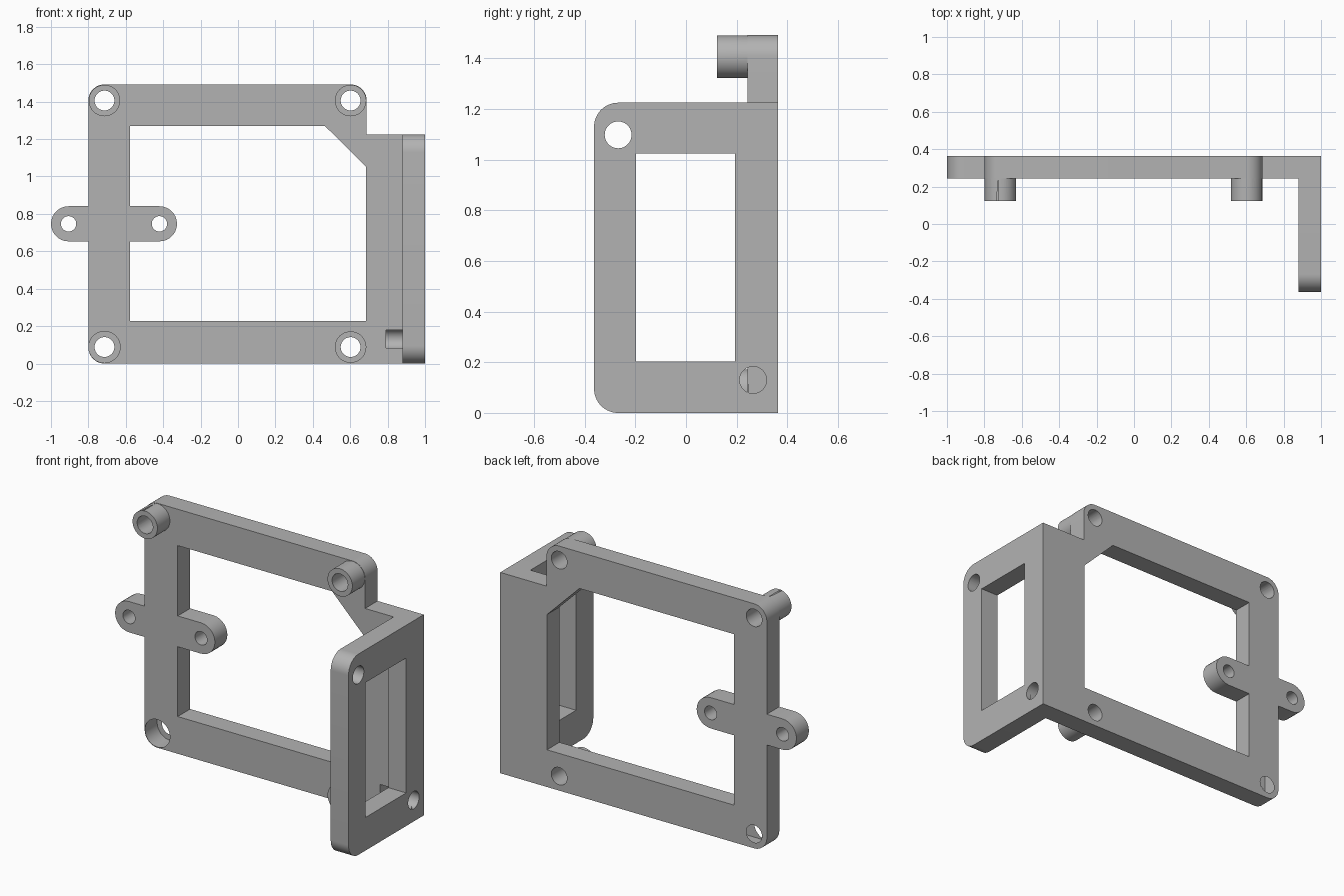
import bpy, bmesh, math
from mathutils import Matrix

cube = bpy.data.objects.get("Cube")
if cube:
    bpy.data.objects.remove(cube)

grey = bpy.data.materials.new("plain grey")
grey.use_nodes = True
colour = (0.45, 0.45, 0.45, 1)
grey.diffuse_color = colour
grey.node_tree.nodes["Principled BSDF"].inputs["Base Color"].default_value = colour

FRONT = Matrix.Rotation(math.pi / 2, 4, "X")          # outline drawn in x, z
SIDE = Matrix.Rotation(math.pi / 2, 4, "Z") @ FRONT   # outline drawn in y, z


def arc(cx, cy, r, start, end, steps=14):
    angles = [math.radians(start + (end - start) * i / steps) for i in range(steps + 1)]
    return [(cx + r * math.cos(a), cy + r * math.sin(a)) for a in angles]


def circle(cx, cy, r):
    return arc(cx, cy, r, 0, 360, 48)[:-1]


def slab(name, loops, turn, near, far):
    """Extrude closed outlines (first the rim, then holes) along the view axis."""
    curve = bpy.data.curves.new(name, "CURVE")
    curve.dimensions, curve.fill_mode = "2D", "BOTH"
    curve.extrude = abs(far - near) / 2
    for loop in loops:
        spline = curve.splines.new("POLY")
        spline.points.add(len(loop) - 1)
        for point, (u, v) in zip(spline.points, loop):
            point.co = (u, v, 0, 1)
        spline.use_cyclic_u = True
    temp = bpy.data.objects.new(name + "_outline", curve)
    mesh = bpy.data.meshes.new_from_object(temp)
    bpy.data.objects.remove(temp)
    mid = (near + far) / 2
    shift = (0, mid, 0) if turn is FRONT else (mid, 0, 0)
    mesh.transform(Matrix.Translation(shift) @ turn)
    bm = bmesh.new()
    bm.from_mesh(mesh)
    bmesh.ops.remove_doubles(bm, verts=bm.verts, dist=1e-5)
    bmesh.ops.recalc_face_normals(bm, faces=bm.faces)
    bm.to_mesh(mesh)
    bm.free()
    mesh.name = name
    mesh.materials.clear()
    mesh.materials.append(grey)
    obj = bpy.data.objects.new(name, mesh)
    bpy.context.collection.objects.link(obj)
    return obj


def combine(base, tool, operation):
    """Fuse or cut a helper part, then discard it."""
    bpy.context.view_layer.objects.active = base
    mod = base.modifiers.new(operation, "BOOLEAN")
    mod.operation, mod.object, mod.solver = operation, tool, "EXACT"
    bpy.ops.object.modifier_apply(modifier=mod.name)
    bpy.data.objects.remove(tool)


# Shared sizes
BACK, PLATE_FRONT, POST_FRONT = 0.363, 0.243, 0.123
LEFT, STEP, RIGHT, TOP, SHOULDER = -0.8, 0.688, 1.0, 1.492, 1.225
R, TAB_R, TAB_Z = 0.086, 0.094, 0.747
POSTS = [(x, z) for x in (-0.714, 0.602) for z in (0.088, 1.406)]
TABS = [-0.906, -0.42]

# Main plate: stepped rim with the outer tab, window with the inner tab
rim = (arc(LEFT + R, R, R, 270, 180)
       + [(LEFT, TAB_Z - TAB_R)] + arc(TABS[0], TAB_Z, TAB_R, 270, 90) + [(LEFT, TAB_Z + TAB_R)]
       + arc(LEFT + R, TOP - R, R, 180, 90) + arc(STEP - R, TOP - R, R, 90, 0)
       + [(STEP, SHOULDER), (RIGHT, SHOULDER), (RIGHT, 0)])
window = ([(-0.577, 0.227), (-0.577, TAB_Z - TAB_R)]
          + arc(TABS[1], TAB_Z, TAB_R, -90, 90)
          + [(-0.577, TAB_Z + TAB_R), (-0.577, 1.27), (0.465, 1.27), (0.684, 1.052), (0.684, 0.227)])
frame = slab("bracket_frame", [rim, window], FRONT, PLATE_FRONT, BACK)

# Side plate, rounded on its front edge, with a rectangular window
C = 0.095
side_rim = (arc(-BACK + C, C, C, 180, 270) + [(BACK, 0), (BACK, SHOULDER)]
            + arc(-BACK + C, SHOULDER - C, C, 90, 180))
side_window = [(-0.197, 0.202), (0.193, 0.202), (0.193, 1.025), (-0.197, 1.025)]
combine(frame, slab("side_plate", [side_rim, side_window], SIDE, 0.88, RIGHT), "UNION")

# Four standoff posts
for x, z in POSTS:
    combine(frame, slab("post", [circle(x, z, R - 0.002)], FRONT, POST_FRONT, PLATE_FRONT + 0.03), "UNION")

# Screw holes through posts and tabs
holes = [(x, z, 0.053) for x, z in POSTS] + [(x, TAB_Z, 0.041) for x in TABS]
for x, z, r in holes:
    combine(frame, slab("hole", [circle(x, z, r)], FRONT, 0, 0.5), "DIFFERENCE")

# Side plate holes; the lower one runs on as a pocket in the main plate
for y, z, depth in ((-0.268, 1.098, 0.79), (0.265, 0.13, 0.79)):
    combine(frame, slab("side_hole", [circle(y, z, 0.053)], SIDE, depth, 1.1), "DIFFERENCE")

bpy.ops.object.select_all(action="DESELECT")
frame.select_set(True)
bpy.context.view_layer.objects.active = frame
bpy.ops.object.shade_smooth_by_angle(angle=math.radians(30))
